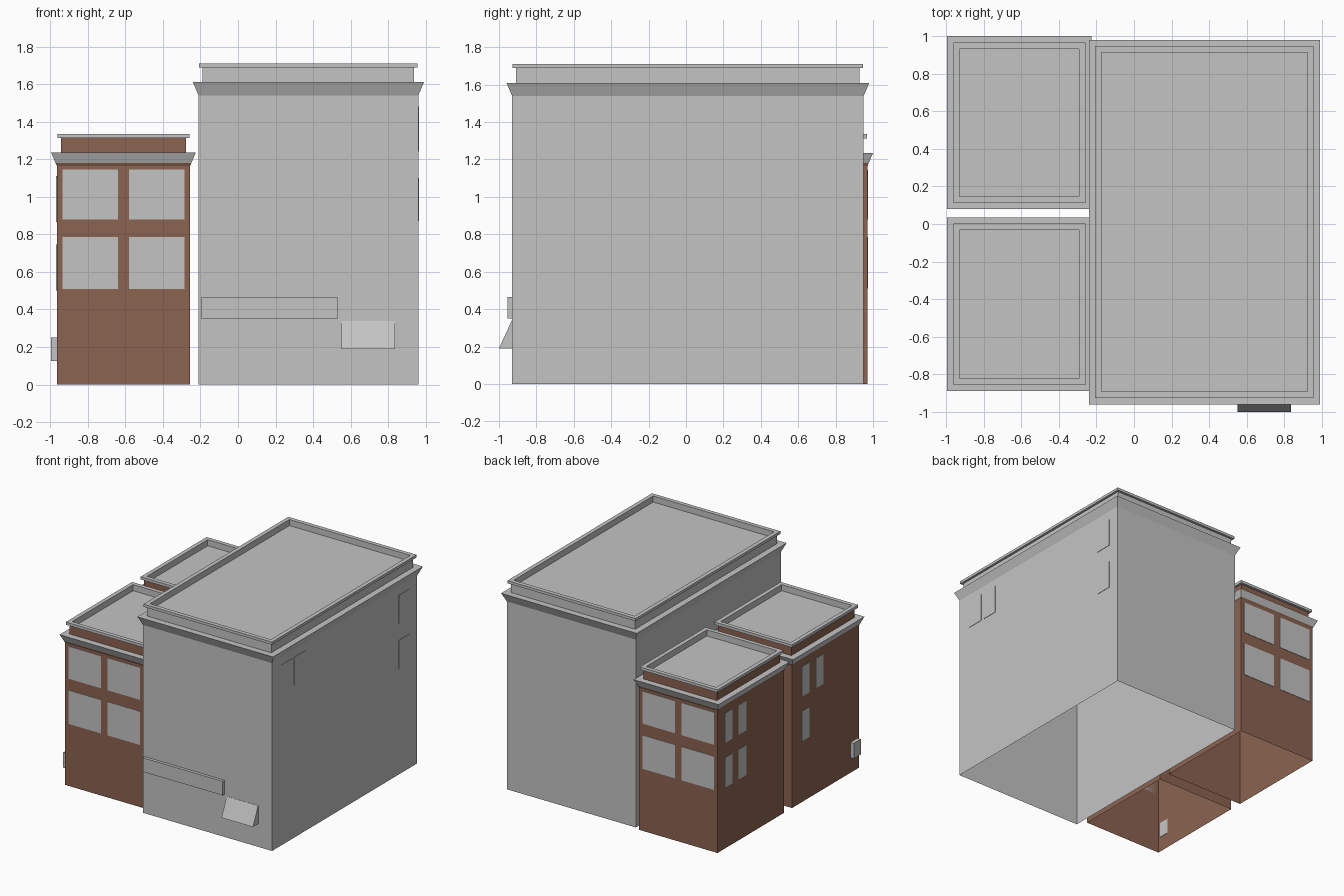
import bpy
import bmesh

cube = bpy.data.objects.get("Cube")
if cube:
    bpy.data.objects.remove(cube, do_unlink=True)


def make_material(name, color):
    mat = bpy.data.materials.new(name)
    mat.use_nodes = True
    mat.diffuse_color = (*color, 1)
    mat.node_tree.nodes["Principled BSDF"].inputs["Base Color"].default_value = (*color, 1)
    return mat


GREY = make_material("plain grey", (0.55, 0.55, 0.55))
BROWN = make_material("brick brown", (0.26, 0.125, 0.08))


def finish(name, bm, mats):
    mesh = bpy.data.meshes.new(name)
    bm.to_mesh(mesh)
    bm.free()
    for m in mats:
        mesh.materials.append(m)
    obj = bpy.data.objects.new(name, mesh)
    bpy.context.scene.collection.objects.link(obj)
    return obj


def box(name, xs, ys, zs, mat=GREY):
    bm = bmesh.new()
    bmesh.ops.create_cube(bm, size=1)
    for v in bm.verts:
        for i, (lo, hi) in enumerate((xs, ys, zs)):
            v.co[i] = lo if v.co[i] < 0 else hi
    return finish(name, bm, [mat])


def building(name, xs, ys, eaves, wall_mat):
    """Open-bottomed shell: walls, flared cornice, parapet, cap and sunken roof."""
    top = eaves + 0.17
    # outward offset, height, and whether the band below the ring is wall coloured
    rings = [
        (0, 0, True), (0, eaves, True), (0.007, eaves + 0.016, True),
        (0.03, eaves + 0.07, False), (-0.022, eaves + 0.07, False),
        (-0.022, top - 0.022, True), (-0.003, top - 0.022, False),
        (-0.003, top, False), (-0.037, top, False), (-0.037, top - 0.05, False),
    ]
    bm = bmesh.new()
    previous = None
    for off, z, is_wall in rings:
        x0, x1, y0, y1 = xs[0] - off, xs[1] + off, ys[0] - off, ys[1] + off
        ring = [bm.verts.new((x, y, z)) for x, y in ((x0, y0), (x1, y0), (x1, y1), (x0, y1))]
        if previous:
            for i in range(4):
                j = (i + 1) % 4
                face = bm.faces.new((previous[i], previous[j], ring[j], ring[i]))
                face.material_index = 0 if is_wall else 1
        previous = ring
    bm.faces.new(previous).material_index = 1
    return finish(name, bm, [wall_mat, GREY])


# Three building shells
SIDE_X = (-0.965, -0.255)
building("tall_building", (-0.21, 0.96), (-0.93, 0.95), 1.54, GREY)
building("front_low_building", SIDE_X, (-0.86, 0.005), 1.165, BROWN)
building("back_low_building", SIDE_X, (0.11, 0.97), 1.165, BROWN)

# Large windows on the front and back ends of the low buildings
T = 0.003
for label, ys in (("front", (-0.86 - T, -0.86)), ("back", (0.97, 0.97 + T))):
    for xs in ((-0.935, -0.64), (-0.58, -0.285)):
        for zs in ((0.51, 0.785), (0.88, 1.145)):
            box(label + "_large_window", xs, ys, zs)

# Small windows along the outer side of the low buildings
LOWER, UPPER = (0.50, 0.745), (0.865, 1.11)
for y, rows in ((0.78, (LOWER, UPPER)), (0.60, (LOWER, UPPER)),
                (-0.22, (LOWER, UPPER)), (-0.40, (UPPER,))):
    for zs in rows:
        box("side_window", (SIDE_X[0] - T, SIDE_X[0]), (y, y + 0.10), zs)

# Windows on the outer side of the tall building
for y, z in ((-0.81, 1.25), (-0.645, 1.25), (0.71, 1.24), (0.71, 0.87)):
    box("tall_building_window", (0.96, 0.96 + T), (y, y + 0.14), (z, z + 0.23))

# Shop board, wall unit and wedge-shaped awning
box("shop_board", (-0.195, 0.53), (-0.955, -0.93), (0.35, 0.465))
box("wall_unit", (-0.997, -0.962), (-0.84, -0.75), (0.125, 0.25))
awning = box("awning", (0.55, 0.835), (-1.0, -0.93), (0.19, 0.338))
for v in awning.data.vertices:
    if v.co.z > 0.3:
        v.co.y = -0.93 if v.co.y > -0.95 else -0.932
